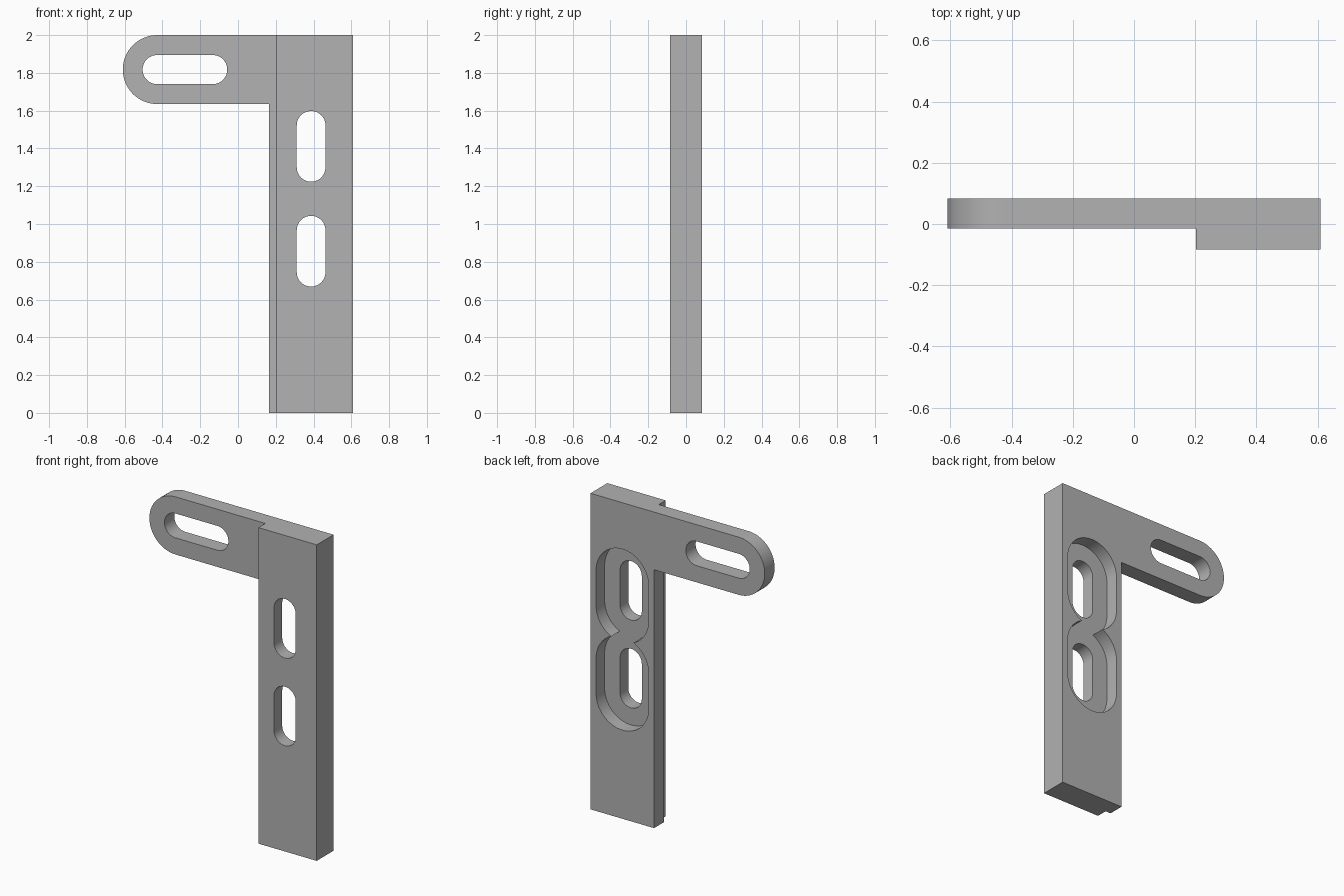
import bpy
import bmesh
from math import sin, cos, pi

cube = bpy.data.objects.get("Cube")
if cube:
    bpy.data.objects.remove(cube, do_unlink=True)

BACK, STEP, FRONT = 0.084, -0.015, -0.084   # depth levels
POCKET_FLOOR = -0.002
ARC = 32

grey = bpy.data.materials.new("plain grey")
grey.use_nodes = True
colour = (0.445, 0.445, 0.445, 1)
grey.diffuse_color = colour
grey.node_tree.nodes["Principled BSDF"].inputs["Base Color"].default_value = colour


def arc(cx, cz, r, start):
    """Half circle of points, counter-clockwise from the start angle."""
    return [(cx + r * cos(start + pi * i / ARC), cz + r * sin(start + pi * i / ARC))
            for i in range(ARC + 1)]


def prism(name, outline, y0, y1):
    """Extrude an x-z outline from y0 to y1."""
    bm = bmesh.new()
    face = bm.faces.new([bm.verts.new((x, y0, z)) for x, z in outline])
    grown = bmesh.ops.extrude_face_region(bm, geom=[face])
    verts = [g for g in grown["geom"] if isinstance(g, bmesh.types.BMVert)]
    bmesh.ops.translate(bm, verts=verts, vec=(0, y1 - y0, 0))
    bmesh.ops.recalc_face_normals(bm, faces=bm.faces)
    mesh = bpy.data.meshes.new(name)
    bm.to_mesh(mesh)
    bm.free()
    mesh.materials.append(grey)
    obj = bpy.data.objects.new(name, mesh)
    bpy.context.collection.objects.link(obj)
    return obj


def upright_slot(name, cx, z0, z1, r, y0, y1):
    return prism(name, arc(cx, z1, r, 0) + arc(cx, z0, r, pi), y0, y1)


def combine(target, tool, operation):
    """Apply a boolean and remove the tool."""
    mod = target.modifiers.new("combine", "BOOLEAN")
    mod.operation, mod.solver, mod.object = operation, "EXACT", tool
    tool.hide_render = True
    bpy.context.view_layer.objects.active = target
    bpy.ops.object.modifier_apply(modifier=mod.name)
    bpy.data.objects.remove(tool, do_unlink=True)


# Back plate: post with a round-ended arm
R = 0.1825
bracket = prism("slotted_bracket",
                [(0.165, 0), (0.61, 0), (0.61, 2)]
                + arc(-0.61 + R, 2 - R, R, pi / 2)
                + [(0.165, 2 - 2 * R)], STEP, BACK)

# Raised front of the post
pad = prism("post_front", [(0.202, 0), (0.61, 0), (0.61, 2), (0.202, 2)], FRONT, 0.02)
combine(bracket, pad, "UNION")

# Two post slots, each with a wider pocket in the back
for z in (0.745, 1.3):
    pocket = upright_slot("pocket_cutter", 0.387, z, z + 0.222, 0.184, POCKET_FLOOR, 0.2)
    combine(bracket, pocket, "DIFFERENCE")
for z in (0.745, 1.3):
    slot = upright_slot("slot_cutter", 0.387, z, z + 0.222, 0.076, -0.2, 0.2)
    combine(bracket, slot, "DIFFERENCE")

# Arm slot
r = 0.077
arm_slot = prism("arm_slot_cutter",
                 arc(-0.057 - r, 2 - R, r, -pi / 2) + arc(-0.505 + r, 2 - R, r, pi / 2),
                 -0.2, 0.2)
combine(bracket, arm_slot, "DIFFERENCE")

# Merge flat faces and smooth the curved walls
bm = bmesh.new()
bm.from_mesh(bracket.data)
bmesh.ops.remove_doubles(bm, verts=bm.verts, dist=0.0001)
bmesh.ops.dissolve_limit(bm, angle_limit=0.005, verts=bm.verts, edges=bm.edges)
bm.to_mesh(bracket.data)
bm.free()
bpy.ops.object.select_all(action="DESELECT")
bracket.select_set(True)
bpy.context.view_layer.objects.active = bracket
bpy.ops.object.shade_smooth_by_angle(angle=pi / 6)
